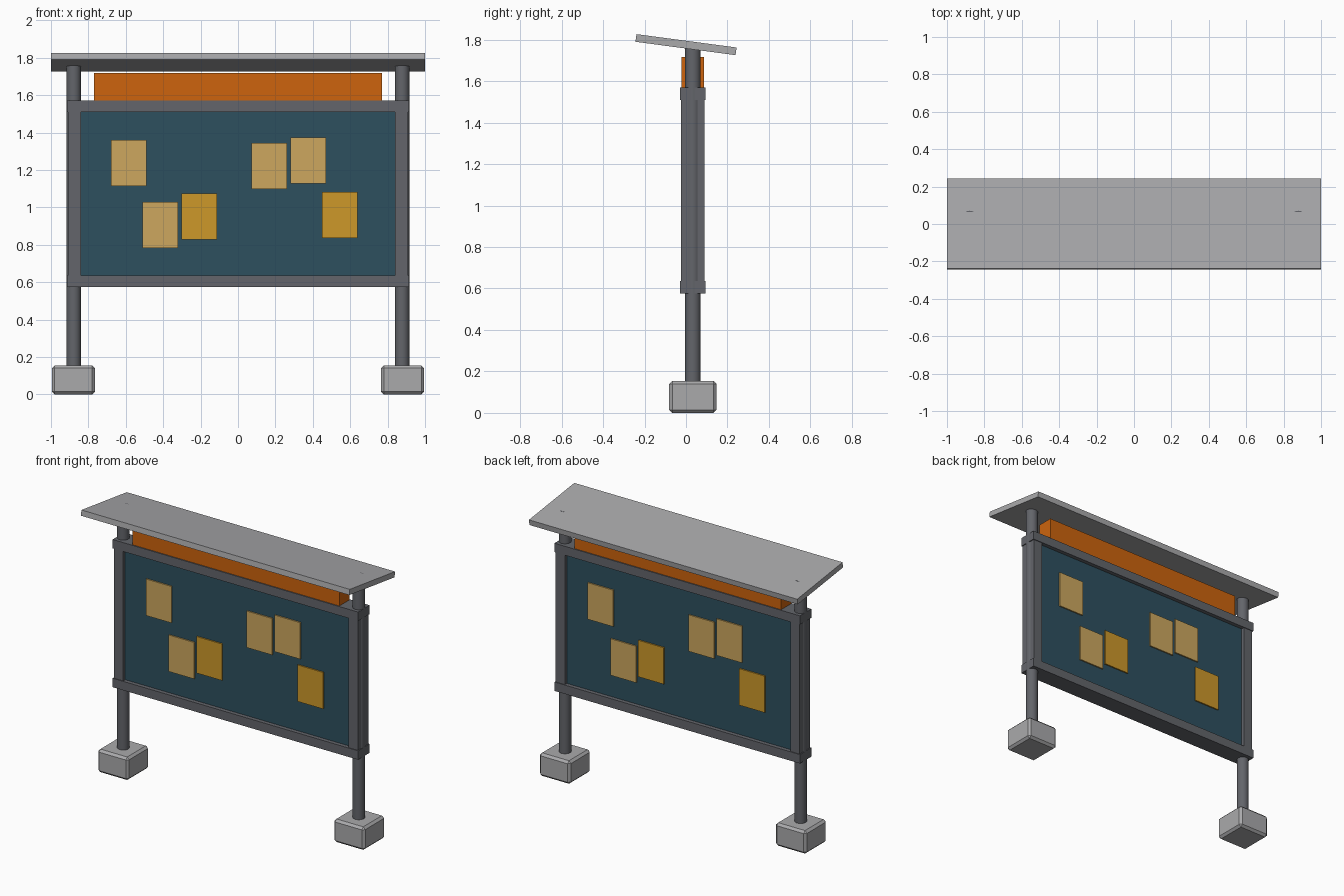
import bpy
import math
from mathutils import Vector

cube = bpy.data.objects.get("Cube")
if cube:
    bpy.data.objects.remove(cube, do_unlink=True)


def material(name, rgb):
    mat = bpy.data.materials.new(name)
    mat.use_nodes = True
    mat.diffuse_color = (*rgb, 1)
    bsdf = mat.node_tree.nodes["Principled BSDF"]
    bsdf.inputs["Base Color"].default_value = (*rgb, 1)
    return mat


light_grey = material("light grey", (0.40, 0.40, 0.41))
steel = material("dark grey steel", (0.125, 0.13, 0.145))
blue = material("deep blue board", (0.027, 0.08, 0.114))
cream = material("cream paper", (0.61, 0.39, 0.114))
amber = material("amber paper", (0.61, 0.314, 0.023))
orange = material("orange", (0.61, 0.127, 0.004))

AXIS_Y = 0.033   # depth of the centre line of posts and board


def box(name, low, high, mat, bevel=0):
    low, high = Vector(low), Vector(high)
    bpy.ops.mesh.primitive_cube_add(size=1, location=(low + high) / 2)
    obj = bpy.context.object
    obj.name = name
    obj.scale = high - low
    bpy.ops.object.transform_apply(location=False, rotation=False, scale=True)
    obj.data.materials.append(mat)
    if bevel:
        mod = obj.modifiers.new("Chamfer", "BEVEL")
        mod.width = bevel
        mod.segments = 1
    return obj


def centred(name, x, z, half_depth, mat, bevel=0):
    """Box spanning x and z ranges, centred in depth on the post line."""
    return box(name, (x[0], AXIS_Y - half_depth, z[0]),
               (x[1], AXIS_Y + half_depth, z[1]), mat, bevel)


# Posts, footings and side frame members
for label, side in (("left", 1), ("right", -1)):
    bpy.ops.mesh.primitive_cylinder_add(
        vertices=32, radius=0.038, depth=1.686,
        location=(side * 0.878, AXIS_Y, 0.943))
    post = bpy.context.object
    post.name = label + "_post"
    post.data.materials.append(steel)
    bpy.ops.object.shade_smooth_by_angle(angle=math.radians(40))

    foot_x = sorted((side * 0.765, side * 0.995))
    centred(label + "_footing", foot_x, (0, 0.155), 0.114, light_grey, 0.015)
    stile_x = sorted((side * 0.84, side * 0.909))
    centred(label + "_frame_side", stile_x, (0.63, 1.515), 0.056, steel)

# Frame rails, board and header
centred("top_rail", (-0.915, 0.915), (1.51, 1.57), 0.061, steel)
centred("bottom_rail", (-0.915, 0.915), (0.575, 0.635), 0.061, steel)
centred("board", (-0.845, 0.845), (0.63, 1.515), 0.034, blue)
centred("header", (-0.77, 0.77), (1.565, 1.717), 0.054, orange)

# Notices, repeated on the back by a half turn
notices = [(-0.585, 1.237, cream), (-0.415, 0.905, cream),
           (-0.208, 0.95, amber), (0.167, 1.222, cream),
           (0.375, 1.25, cream), (0.545, 0.96, amber)]
for label, turn in (("front", 1), ("back", -1)):
    for x, z, mat in notices:
        near, far = sorted((AXIS_Y - turn * 0.043, AXIS_Y - turn * 0.0335))
        cx = turn * x
        box(label + "_notice", (cx - 0.095, near, z - 0.123),
            (cx + 0.095, far, z + 0.123), mat)

# Sloping roof
roof = box("roof", (-1, -0.2435, 1.7575), (1, 0.2435, 1.7945), light_grey)
roof.rotation_euler.x = math.radians(-7.6)
